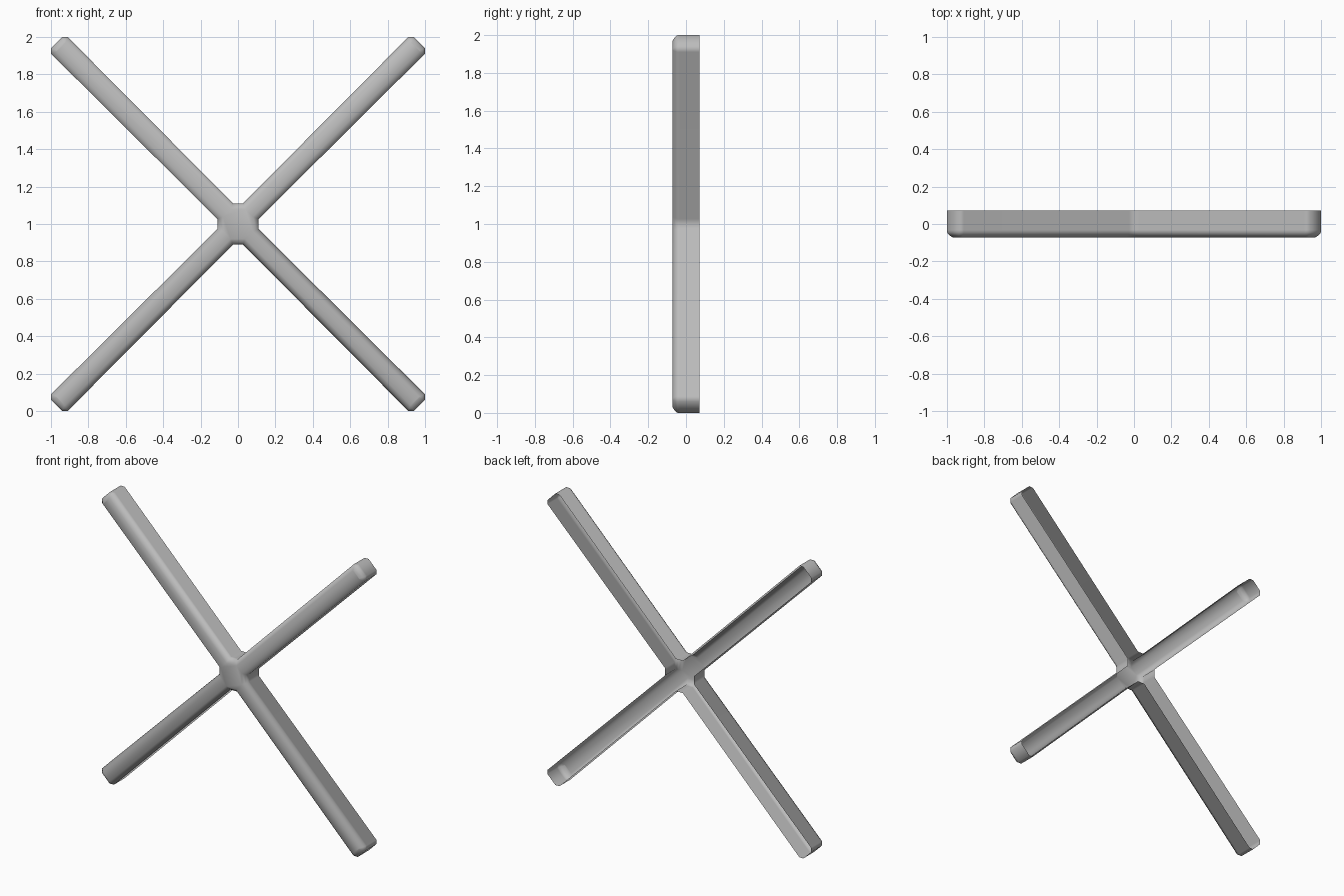
import bpy
import bmesh
from math import sqrt, pi
from mathutils import Matrix, Vector

cube = bpy.data.objects.get("Cube")
if cube:
    bpy.data.objects.remove(cube)

# Flat grey material
grey = bpy.data.materials.new("plain grey")
grey.use_nodes = True
colour = (0.5, 0.5, 0.5, 1)
grey.diffuse_color = colour
grey.node_tree.nodes["Principled BSDF"].inputs["Base Color"].default_value = colour


def cross_outline(inset):
    """Outline of the four diagonal arms, six points per arm."""
    side = 0.059 - inset
    root = ((0.11 - inset) * sqrt(2) - side, side)
    shoulder = (1.35 - 0.41 * inset, 0.063 - inset)
    tip = (1.372 - inset, 0.042 - 0.41 * inset)
    half = [root, shoulder, tip]
    arm = [(u, -v) for u, v in half] + half[::-1]
    points = []
    for k in range(4):
        turn = Matrix.Rotation(pi / 4 + k * pi / 2, 2)
        points += [turn @ Vector(p) for p in arm]
    return points


# Open-backed shell: walls, rounded front edge, each ring as (inset, y)
rings = [(0, 0.072), (0, -0.032), (0, -0.045), (0.012, -0.06), (0.03, -0.072)]
bm = bmesh.new()
loops = []
for inset, y in rings:
    loops.append([bm.verts.new((p.x, y, p.y + 1)) for p in cross_outline(inset)])
for a, b in zip(loops, loops[1:]):
    for i in range(len(a)):
        j = (i + 1) % len(a)
        bm.faces.new((a[i], b[i], b[j], a[j]))

# Front faces: one per arm and the hub between them
front = loops[-1]
hub = []
for k in range(4):
    arm = front[k * 6:k * 6 + 6]
    bm.faces.new((arm[0], arm[1], arm[4], arm[5]))
    bm.faces.new(arm[1:5])
    hub += [arm[0], arm[5]]
bm.faces.new(hub)
bmesh.ops.recalc_face_normals(bm, faces=bm.faces[:])
bm.faces.ensure_lookup_table()
if bm.faces[-1].normal.y > 0:
    bmesh.ops.reverse_faces(bm, faces=bm.faces[:])

mesh = bpy.data.meshes.new("cross_shell")
bm.to_mesh(mesh)
bm.free()
mesh.materials.append(grey)
cross = bpy.data.objects.new("cross_shell", mesh)
bpy.context.collection.objects.link(cross)
for face in mesh.polygons:
    face.use_smooth = True
